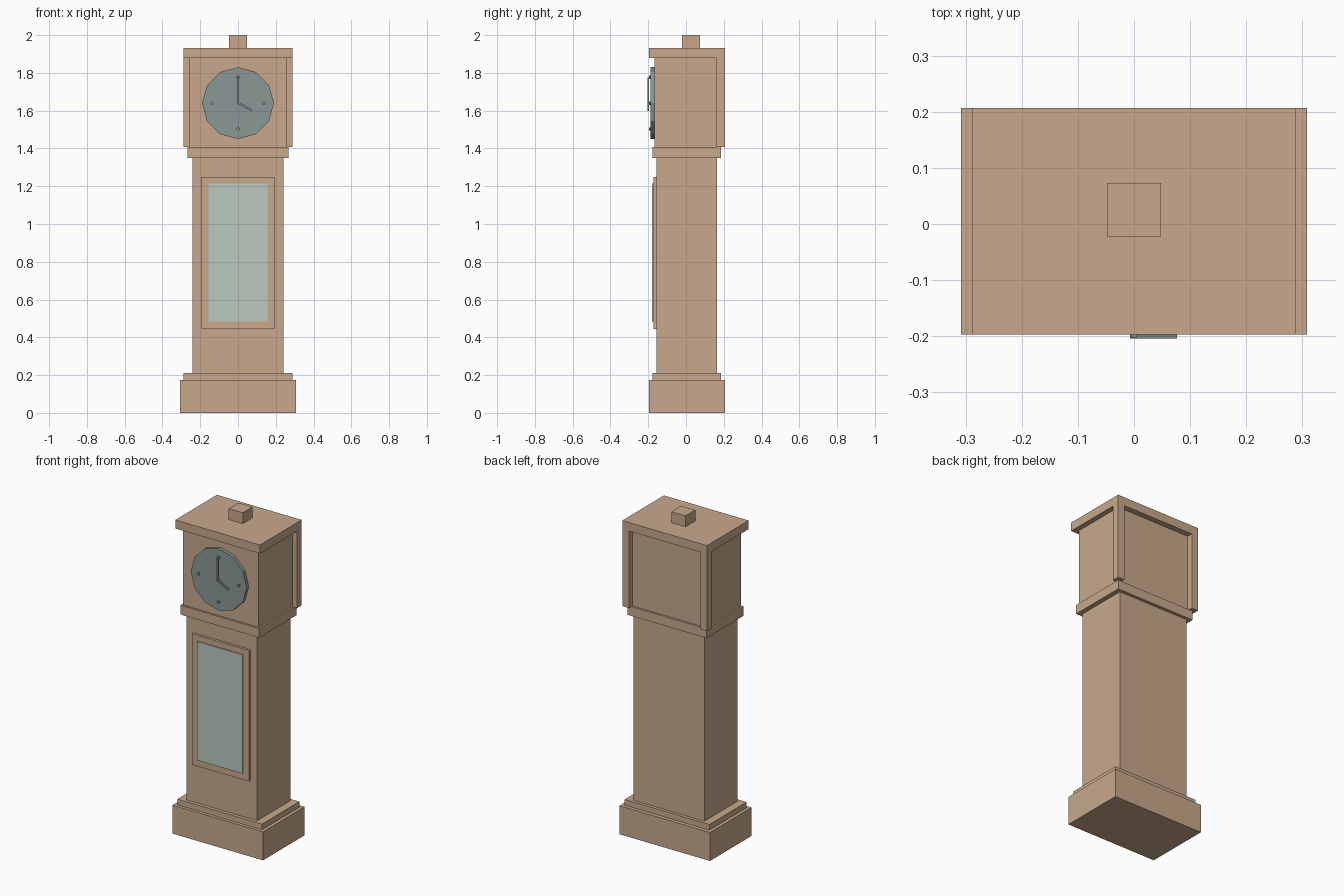
import bpy, math
from mathutils import Matrix

if "Cube" in bpy.data.objects:
    bpy.data.objects.remove(bpy.data.objects["Cube"])


def material(name, rgb):
    m = bpy.data.materials.new(name)
    m.diffuse_color = (*rgb, 1.0)
    m.use_nodes = True
    m.node_tree.nodes["Principled BSDF"].inputs["Base Color"].default_value = m.diffuse_color
    return m


WOOD = material("warm_wood", (0.578, 0.397, 0.262))
DIAL = material("slate_grey", (0.254, 0.314, 0.305))
GLASS = material("pale_glass", (0.497, 0.578, 0.527))


def box(name, x, y, z, mat):
    """Box from (min, max) ranges on each axis."""
    bpy.ops.mesh.primitive_cube_add(size=1)
    o = bpy.context.object
    o.name = name
    size = [b - a for a, b in (x, y, z)]
    mid = [(a + b) / 2 for a, b in (x, y, z)]
    o.data.transform(Matrix.Translation(mid) @ Matrix.Diagonal((*size, 1)))
    o.data.materials.append(mat)
    return o


def disc(name, x, z, radius, y0, y1, sides, mat):
    """Disc facing the front, with a vertex at the top."""
    bpy.ops.mesh.primitive_cylinder_add(vertices=sides, radius=radius, depth=y1 - y0)
    o = bpy.context.object
    o.name = name
    o.data.transform(Matrix.Translation((x, (y0 + y1) / 2, z)) @ Matrix.Rotation(math.pi / 2, 4, 'X'))
    o.data.materials.append(mat)
    return o


# Stacked case, symmetric in x: name, half width, y range, z range
for name, w, y, z in [
    ("plinth", 0.308, (-0.197, 0.207), (0, 0.175)),
    ("plinth_step", 0.288, (-0.178, 0.184), (0.175, 0.21)),
    ("trunk", 0.24, (-0.157, 0.165), (0.21, 1.35)),
    ("neck_moulding", 0.268, (-0.178, 0.184), (1.35, 1.407)),
    ("hood", 0.257, (-0.167, 0.172), (1.407, 1.88)),
    ("cornice", 0.288, (-0.197, 0.207), (1.88, 1.933)),
    ("finial", 0.048, (-0.022, 0.073), (1.933, 2.0)),
    ("door", 0.194, (-0.172, -0.157), (0.445, 1.25)),
]:
    box(name, (-w, w), y, z, WOOD)

# Back corner posts of the hood
for side, s in (("left", -1), ("right", 1)):
    box("hood_post_" + side, sorted((s * 0.243, s * 0.288)), (0.161, 0.207), (1.407, 1.88), WOOD)

# Glass pane on the door
box("door_glass", (-0.155, 0.155), (-0.179, -0.172), (0.485, 1.215), GLASS)

# Twelve-sided dial with four quarter pegs
CZ = 1.64
disc("dial", 0, CZ, 0.19, -0.187, -0.167, 12, DIAL)
for i in range(4):
    a = i * math.pi / 2
    disc(f"hour_peg_{i + 1}", 0.137 * math.sin(a), CZ + 0.137 * math.cos(a), 0.009,
         -0.195, -0.187, 8, DIAL)


# Hands and centre pin
def hand(name, length, angle, y0, y1):
    o = box(name, (-0.005, 0.005), (y0, y1), (-0.005, length), DIAL)
    o.data.transform(Matrix.Translation((0, 0, CZ)) @ Matrix.Rotation(angle, 4, 'Y'))


hand("minute_hand", 0.135, 0, -0.203, -0.196)
hand("hour_hand", 0.083, math.radians(117), -0.204, -0.196)
disc("hand_pin", 0, CZ, 0.005, -0.196, -0.187, 8, DIAL)
